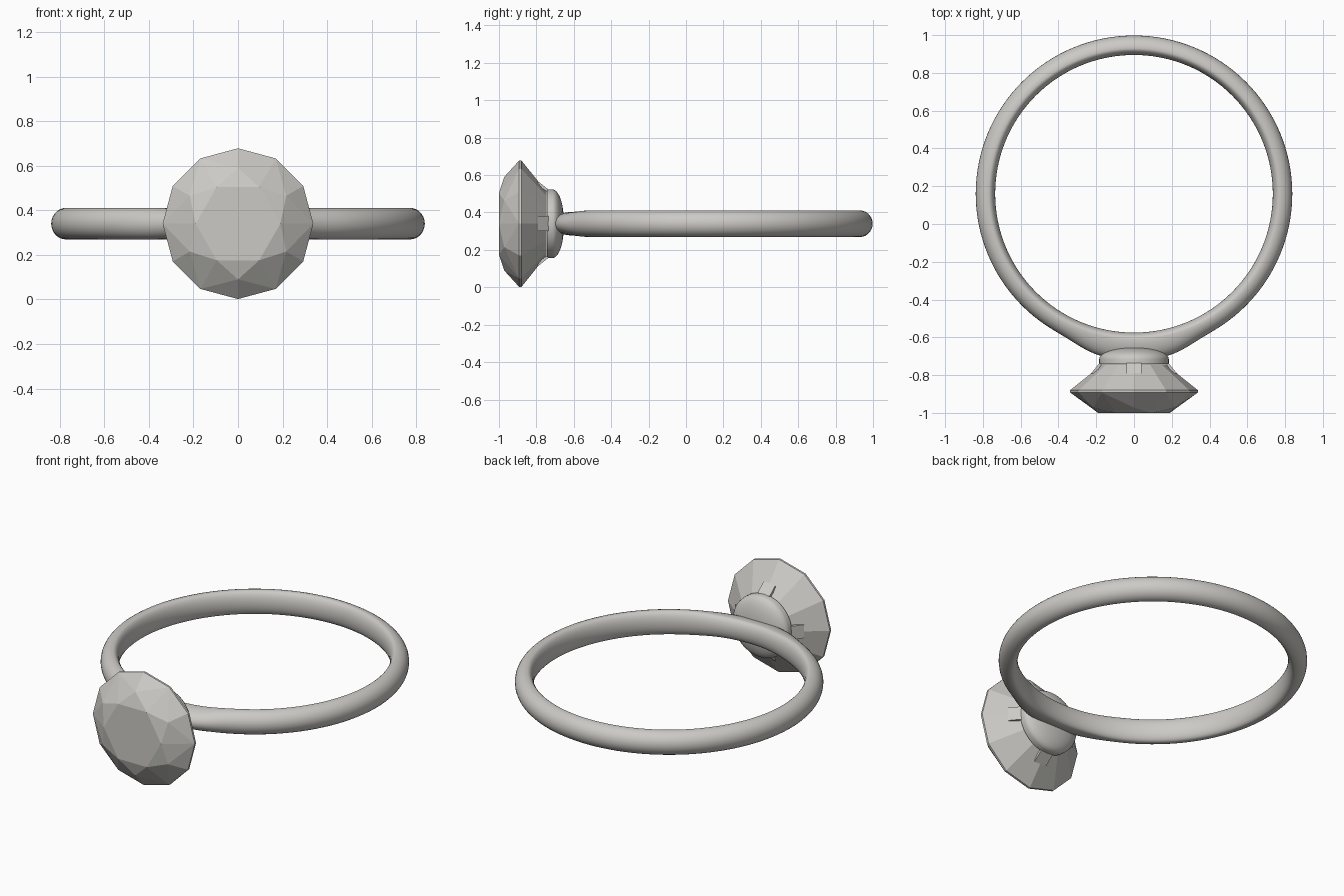
import bpy, bmesh, math
from mathutils import Vector

if "Cube" in bpy.data.objects:
    bpy.data.objects.remove(bpy.data.objects["Cube"])

ZC = 0.34      # height of the ring's mid plane
BAND_Y = 0.16  # centre of the finger hole
R_IN = 0.735

mat = bpy.data.materials.new("light grey metal")
mat.diffuse_color = (0.60, 0.59, 0.56, 1)
mat.use_nodes = True
mat.node_tree.nodes["Principled BSDF"].inputs["Base Color"].default_value = mat.diffuse_color


def finish(bm, name, smooth=None):
    bmesh.ops.recalc_face_normals(bm, faces=bm.faces)
    me = bpy.data.meshes.new(name)
    bm.to_mesh(me)
    bm.free()
    ob = bpy.data.objects.new(name, me)
    bpy.context.collection.objects.link(ob)
    me.materials.append(mat)
    if smooth:
        bpy.ops.object.select_all(action='DESELECT')
        ob.select_set(True)
        bpy.context.view_layer.objects.active = ob
        bpy.ops.object.shade_smooth_by_angle(angle=math.radians(smooth))
    return ob


def bridge(bm, a, b):
    n = len(a)
    for i in range(n):
        j = (i + 1) % n
        bm.faces.new((a[i], a[j], b[j], b[i]))


def circle(bm, r, y, n):
    """Ring of vertices around the stone axis (the y axis)."""
    return [bm.verts.new((r * math.cos(2 * math.pi * k / n), y,
                          ZC + r * math.sin(2 * math.pi * k / n))) for k in range(n)]


# Band: rounded outside, gently domed inside, thicker at the shoulders
bm = bmesh.new()
rings = []
for i in range(128):
    a = 2 * math.pi * i / 128
    d = abs((a - 1.5 * math.pi + math.pi) % (2 * math.pi) - math.pi)
    swell = 0.042 * math.exp(-(d / 0.36) ** 4)
    ring = []
    for k in range(28):
        t = 2 * math.pi * k / 28
        c, s = math.cos(t), math.sin(t)
        if c >= 0:
            r = R_IN + 0.035 + (0.068 + swell) * c
        else:
            r = R_IN + 0.035 - 0.035 * abs(c)
        h = (0.071 - 0.2 * swell) * s
        ring.append(bm.verts.new((r * math.cos(a), BAND_Y + r * math.sin(a), ZC + h)))
    rings.append(ring)
for i in range(128):
    bridge(bm, rings[i], rings[(i + 1) % 128])
finish(bm, "band", 60)

# Setting cup: shallow dome behind the stone
bm = bmesh.new()
loops = [circle(bm, 0.184, -0.742, 48)]
for k in range(9):
    t = math.pi / 2 * k / 9
    loops.append(circle(bm, 0.184 * math.cos(t) ** 0.9, -0.715 + 0.062 * math.sin(t), 48))
for a, b in zip(loops, loops[1:]):
    bridge(bm, a, b)
bm.faces.new(loops[0])
bm.faces.new(loops[-1])
finish(bm, "setting_cup", 40)

# Four prongs flaring from the cup rim to the stone
for k in range(4):
    a = k * math.pi / 2
    out = Vector((math.cos(a), 0, math.sin(a)))
    side = Vector((-math.sin(a), 0, math.cos(a)))
    bm = bmesh.new()
    ends = []
    for w in (-0.04, 0.04):
        ends.append([bm.verts.new(Vector((0, y, ZC)) + out * r + side * w)
                     for r, y in ((0.165, -0.735), (0.182, -0.735),
                                  (0.228, -0.792), (0.205, -0.792))])
    bridge(bm, *ends)
    bm.faces.new(ends[0])
    bm.faces.new(ends[1])
    finish(bm, "prong_%d" % (k + 1))

# Faceted stone: six-sided table, twelve-sided girdle, pointed back
bm = bmesh.new()
table = circle(bm, 0.19, -1.0, 6)
mid = []
for k in range(6):
    t = math.pi / 6 + k * math.pi / 3
    mid.append(bm.verts.new((0.25 * math.cos(t), -0.972, ZC + 0.25 * math.sin(t))))
front = circle(bm, 0.338, -0.892, 12)
back = circle(bm, 0.338, -0.88, 12)
waist = circle(bm, 0.17, -0.745, 12)
bm.faces.new(table)
for k in range(6):
    n = (k + 1) % 6
    g0, g1, g2 = front[2 * k], front[2 * k + 1], front[2 * n]
    bm.faces.new((table[k], table[n], mid[k]))
    bm.faces.new((mid[k], g0, g1))
    bm.faces.new((mid[k], g1, g2))
    bm.faces.new((table[k], mid[k - 1], g0))
    bm.faces.new((table[k], g0, mid[k]))
bridge(bm, front, back)
bridge(bm, back, waist)
bm.faces.new(waist)
finish(bm, "gemstone")
